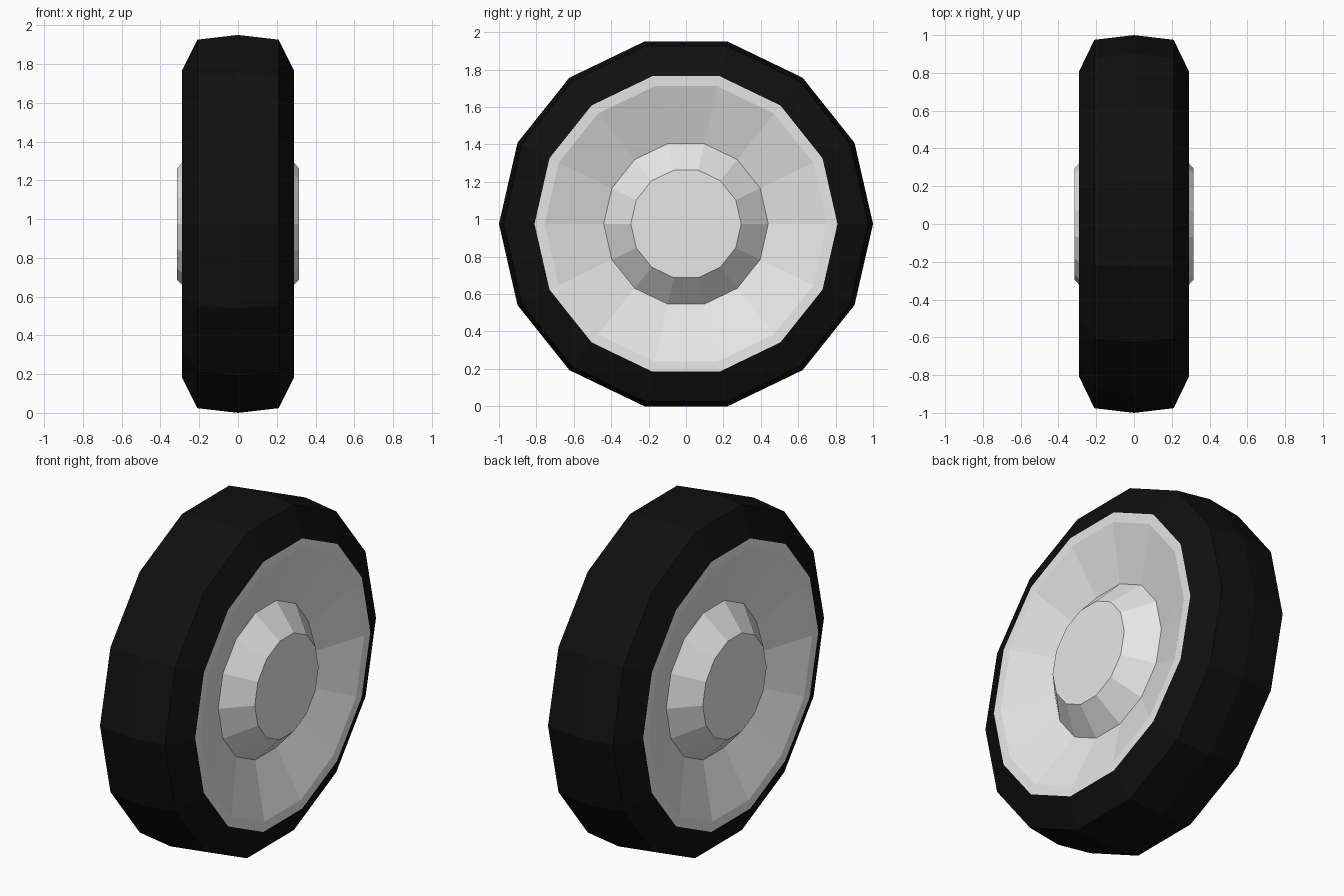
import bpy, bmesh, math

if "Cube" in bpy.data.objects:
    bpy.data.objects.remove(bpy.data.objects["Cube"])

SIDES = 14
CENTRE_Z = math.cos(math.pi / SIDES)  # flat of the unit-radius tyre rests on z = 0


def material(name, rgb):
    m = bpy.data.materials.new(name)
    m.diffuse_color = (*rgb, 1.0)
    m.use_nodes = True
    m.node_tree.nodes["Principled BSDF"].inputs["Base Color"].default_value = m.diffuse_color
    return m


def lathe(name, profile, mat, cap_end=False):
    """Revolve (x, radius) points around the axle (x axis), flat shaded."""
    bm = bmesh.new()
    rings = []
    for x, r in profile:
        rings.append([bm.verts.new((x,
                                    r * math.cos(2 * math.pi * i / SIDES),
                                    r * math.sin(2 * math.pi * i / SIDES)))
                      for i in range(SIDES)])
    for a, b in zip(rings, rings[1:]):
        for i in range(SIDES):
            j = (i + 1) % SIDES
            bm.faces.new((a[i], b[i], b[j], a[j]))
    if cap_end:
        bm.faces.new(rings[-1])
    # winding: point every face away from the wheel's middle
    for f in bm.faces:
        f.normal_update()
        if f.normal.dot(f.calc_center_median()) < 0:
            f.normal_flip()
    mesh = bpy.data.meshes.new(name)
    bm.to_mesh(mesh)
    bm.free()
    mesh.materials.append(mat)
    obj = bpy.data.objects.new(name, mesh)
    obj.location.z = CENTRE_Z
    bpy.context.collection.objects.link(obj)
    return obj


rubber = material("black rubber", (0.005, 0.005, 0.005))
metal = material("light grey metal", (0.8, 0.8, 0.8))

# Tyre: slightly crowned tread with bevelled shoulders
lathe("tyre", [(-0.29, 0.81), (-0.21, 0.975), (0, 1.0), (0.21, 0.975), (0.29, 0.81)], rubber)

# Rim dish and raised hub cap on each side
for side, s in (("right", 1), ("left", -1)):
    lathe(side + "_rim", [(s * 0.29, 0.81), (s * 0.288, 0.755), (s * 0.18, 0.44)], metal)
    lathe(side + "_hub_cap", [(s * 0.18, 0.44), (s * 0.315, 0.295)], metal, cap_end=True)
